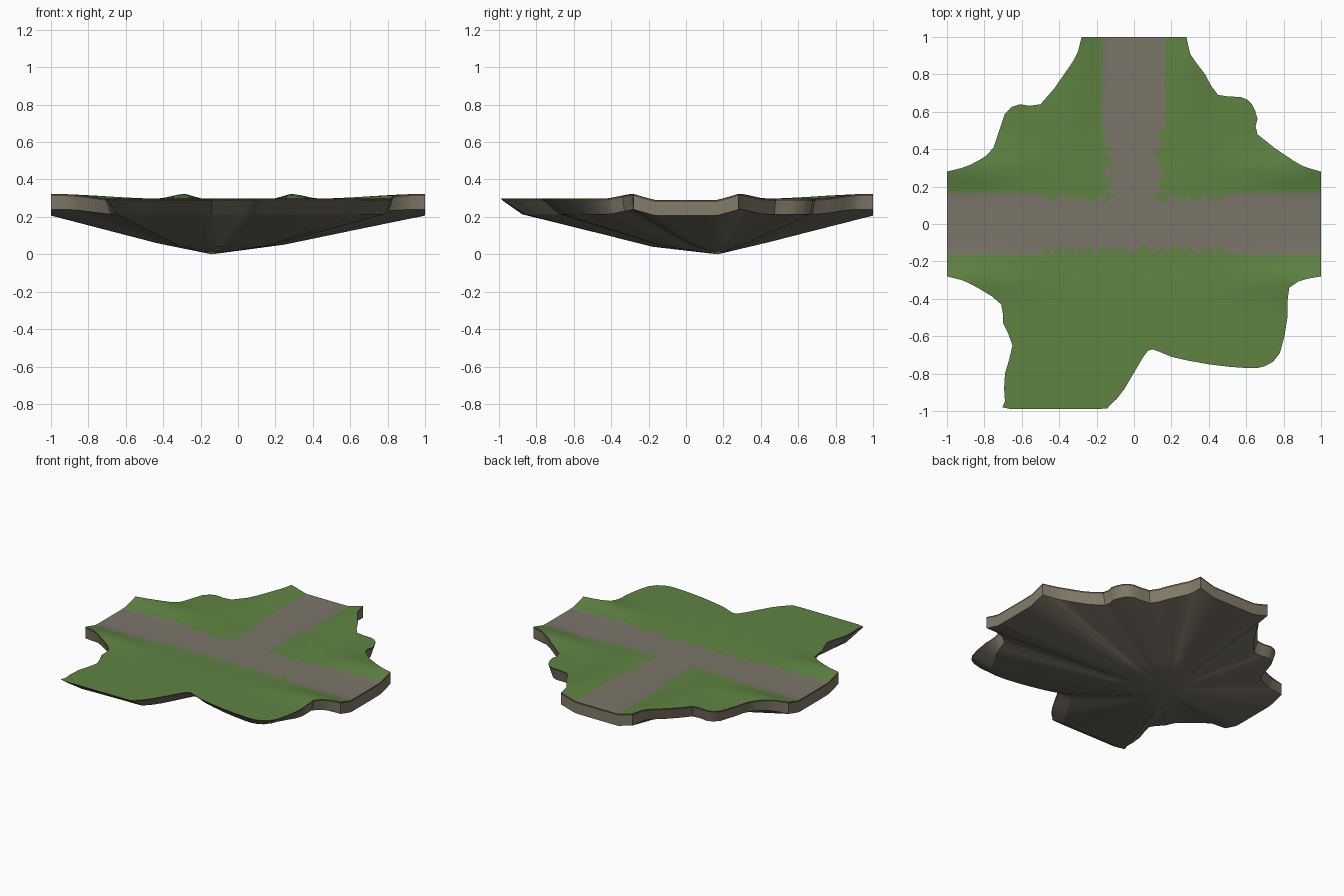
import bpy
import bmesh
import math
import random
from mathutils import Vector
from mathutils.geometry import delaunay_2d_cdt

cube = bpy.data.objects.get("Cube")
if cube:
    bpy.data.objects.remove(cube, do_unlink=True)
random.seed(4)


def material(name, color):
    mat = bpy.data.materials.new(name)
    mat.use_nodes = True
    mat.diffuse_color = (*color, 1)
    shader = mat.node_tree.nodes["Principled BSDF"]
    shader.inputs["Base Color"].default_value = (*color, 1)
    shader.inputs["Roughness"].default_value = 0.9
    return mat


grass = material("grass green", (0.115, 0.23, 0.055))
gravel = material("gravel road", (0.2, 0.18, 0.143))
soil = material("brown soil", (0.1, 0.075, 0.05))
stone = material("tan stone", (0.23, 0.2, 0.145))
rock = material("dark rock", (0.17, 0.152, 0.115))

# Island outline in hundredths, counterclockwise
OUTLINE = [
    (100, -28), (100, 28), (93, 30), (85, 34), (66, 48), (66, 56), (63, 64),
    (57, 68), (45, 69), (38, 80), (30, 91), (28, 100), (-28, 100), (-30, 92),
    (-36, 82), (-50, 64), (-61, 64), (-69, 59), (-75, 41), (-83, 34),
    (-92, 30), (-100, 28), (-100, -28), (-92, -30), (-82, -35), (-71, -43),
    (-70, -53), (-65, -65), (-69, -80), (-69, -95), (-66, -99), (-20, -99),
    (-13, -97), (-5, -88), (5, -71), (10, -67), (20, -71), (40, -75),
    (60, -77), (70, -76), (78, -69), (82, -50), (83, -34), (94, -29)]
STEP = 0.055
APEX = Vector((-0.14, 0.17, 0))


def smooth(a, b, v):
    t = min(max((v - a) / (b - a), 0), 1)
    return t * t * (3 - 2 * t)


def at_end(p):
    return abs(p.x) > 0.999 or p.y > 0.999


def refine(points):
    """Round the curved stretches and split long straight ones."""
    rounded = []
    n = len(points)
    for i, p in enumerate(points):
        q = points[(i + 1) % n]
        rounded.append(p)
        if not at_end(p) and not at_end(q) and (q - p).length < 0.3:
            mid = (p + q) * 0.5625 - (points[i - 1] + points[(i + 2) % n]) * 0.0625
            rounded.append(mid)
    result = []
    for i, p in enumerate(rounded):
        q = rounded[(i + 1) % len(rounded)]
        parts = max(1, round((q - p).length / STEP))
        result += [p.lerp(q, k / parts) for k in range(parts)]
    return result


def height(p):
    """Nearly level ground with banks rising beside the road ends."""
    def bank(along, across):
        rise = smooth(0.17, 0.28, across) * (1 - smooth(0.29, 0.45, across))
        return rise * smooth(0.35, 1, along)
    lift = max(bank(abs(p.x), abs(p.y)), bank(p.y, abs(p.x)))
    road = min(abs(p.y), abs(p.x) if p.y > 0 else 1)
    return 0.29 + 0.007 * smooth(0.1, 0.4, road) + 0.028 * lift


def on_road(p):
    def within(along, across):
        return across < 0.137 + 0.027 * smooth(0.3, 0.75, along)
    return within(abs(p.x), abs(p.y)) or (p.y > 0 and within(p.y, abs(p.x)))


def finish(name, bm, mats):
    mesh = bpy.data.meshes.new(name)
    bm.to_mesh(mesh)
    bm.free()
    for mat in mats:
        mesh.materials.append(mat)
    obj = bpy.data.objects.new(name, mesh)
    bpy.context.collection.objects.link(obj)
    bpy.ops.object.select_all(action='DESELECT')
    obj.select_set(True)
    bpy.context.view_layer.objects.active = obj
    bpy.ops.object.shade_smooth_by_angle(angle=math.radians(30))


rim = refine([Vector(p) / 100 for p in OUTLINE])

# Ground top: triangulated grid inside the outline, road chosen by position
points = list(rim)
cells = range(-18, 19)
for i in cells:
    for j in cells:
        p = Vector((i, j)) * STEP
        wobble = 0.002 + 0.012 * (1 - smooth(0.3, 0.75, p.length))
        p += Vector((random.uniform(-1, 1), random.uniform(-1, 1))) * wobble
        if min((p - r).length for r in rim) > 0.03:
            points.append(p)
data = delaunay_2d_cdt(points, [], [list(range(len(rim)))], 1, 1e-5)
bm = bmesh.new()
verts = [bm.verts.new((p.x, p.y, height(p))) for p in data[0]]
for tri in data[2]:
    face = bm.faces.new([verts[k] for k in tri])
    face.normal_update()
    if face.normal.z < 0:
        face.normal_flip()
    face.material_index = int(on_road(face.calc_center_median()))
bmesh.ops.delete(bm, geom=[v for v in bm.verts if not v.link_faces], context='VERTS')
finish("ground_top", bm, [grass, gravel])


def bridge(bm, upper, lower):
    for i in range(len(upper)):
        bm.faces.new((upper[i - 1], lower[i - 1], lower[i], upper[i]))


# Edge rings: ground level, bottom of the soil, bottom of the stone lip
top_ring = [Vector((p.x, p.y, height(p))) for p in rim]
soil_ring, lip_ring = [], []
for p in top_ring:
    inward = Vector((APEX.x - p.x, APEX.y - p.y, 0)).normalized()
    inset = 0 if at_end(p) else 0.025 + 0.1 * smooth(0.35, 0.7, -p.y)
    soil_ring.append(p + inward * inset * 0.1 - Vector((0, 0, 0.011)))
    lip_ring.append(p + inward * inset - Vector((0, 0, 0.083)))

# Soil strip just under the ground
bm = bmesh.new()
rings = [[bm.verts.new(p) for p in ring] for ring in (top_ring, soil_ring)]
bridge(bm, *rings)
finish("soil_edge", bm, [soil])

# Stone lip, darker where it slopes under the front lobes
bm = bmesh.new()
rings = [[bm.verts.new(p) for p in ring] for ring in (soil_ring, lip_ring)]
bridge(bm, *rings)
for face in bm.faces:
    face.material_index = int(face.calc_center_median().y < -0.42)
finish("stone_lip", bm, [stone, rock])

# Rock underside: shallow off-centre cone, bulging lower toward front and left
bm = bmesh.new()
outer = [bm.verts.new(p) for p in lip_ring]
inner = []
for p in lip_ring:
    q = APEX.lerp(p, 0.34)
    direction = (p - APEX).normalized()
    q.z *= 1 - 0.45 * max(-direction.y, 0) - 0.15 * max(direction.x, 0)
    inner.append(bm.verts.new(q))
bridge(bm, outer, inner)
tip = bm.verts.new(APEX)
for i in range(len(inner)):
    bm.faces.new((inner[i - 1], tip, inner[i]))
finish("rock_underside", bm, [rock])
